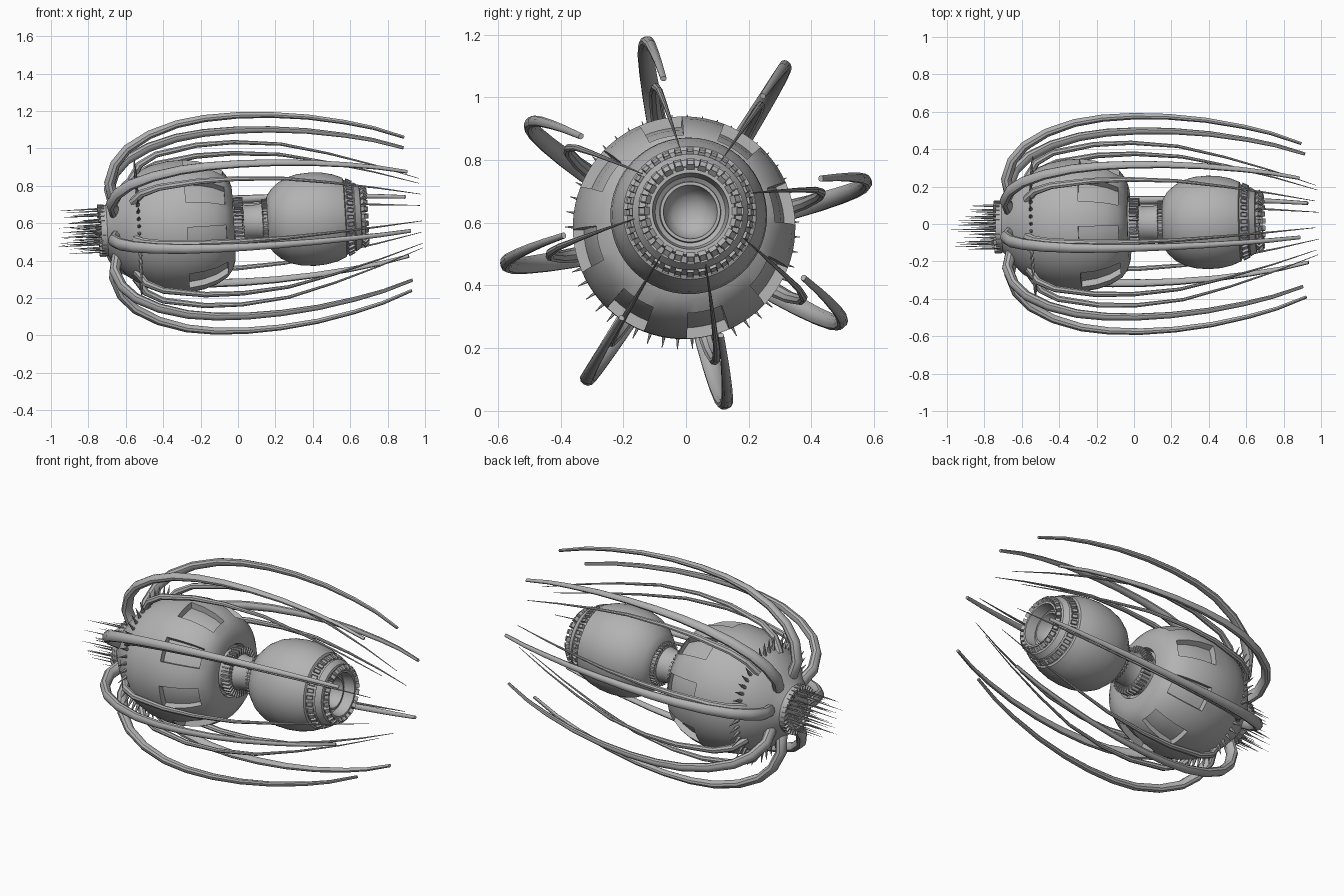
import bpy, bmesh, math, random
from mathutils import Matrix, Vector

if "Cube" in bpy.data.objects:
    bpy.data.objects.remove(bpy.data.objects["Cube"])

random.seed(4)
ARMS = 8
ARM_START = math.radians(12.5)

grey = bpy.data.materials.new("hull grey")
grey.use_nodes = True
GREY = (0.45, 0.45, 0.45, 1)
grey.diffuse_color = GREY
grey.node_tree.nodes["Principled BSDF"].inputs["Base Color"].default_value = GREY

# The long axis lies along x, slightly raised and turned
FRAME = (Matrix.Translation((0, 0, 0.6)) @ Matrix.Rotation(0.022, 4, 'Z')
         @ Matrix.Rotation(-0.055, 4, 'Y'))


def spin(angle):
    return Matrix.Rotation(angle, 4, 'X')


def make_mesh(name, bm, sharp=35):
    bmesh.ops.recalc_face_normals(bm, faces=bm.faces)
    for f in bm.faces:
        f.smooth = True
    mesh = bpy.data.meshes.new(name)
    bm.to_mesh(mesh)
    bm.free()
    mesh.set_sharp_from_angle(angle=math.radians(sharp))
    mesh.materials.append(grey)
    return mesh


def place(name, mesh, angle=0):
    ob = bpy.data.objects.new(name, mesh)
    bpy.context.collection.objects.link(ob)
    ob.matrix_world = FRAME @ spin(angle)
    return ob


def lathe(profile, sides):
    """Turn (x, radius) points around the x axis."""
    bm = bmesh.new()
    rings = []
    for x, r in profile:
        rings.append([bm.verts.new(spin(math.tau * i / sides) @ Vector((x, r, 0)))
                      for i in range(sides)])
    for a, b in zip(rings, rings[1:]):
        for i in range(sides):
            j = (i + 1) % sides
            bm.faces.new((a[i], a[j], b[j], b[i]))
    bm.faces.new(rings[0])
    bm.faces.new(rings[-1])
    return bm


def arm(name, path, thick, wide, tip, sides=10):
    """Sweep a tapering oval along a path in the x-y plane."""
    bm = bmesh.new()
    pts = [Vector((x, r, 0)) for x, r in path]
    rings = []
    for k, p in enumerate(pts):
        t = (pts[min(k + 1, len(pts) - 1)] - pts[max(k - 1, 0)]).normalized()
        n = Vector((-t.y, t.x, 0))
        s = 1 + (tip - 1) * k / (len(pts) - 1)
        ring = []
        for i in range(sides):
            a = math.tau * i / sides
            ring.append(bm.verts.new(p + n * thick * s * math.cos(a)
                                     + Vector((0, 0, wide * s * math.sin(a)))))
        rings.append(ring)
    for a, b in zip(rings, rings[1:]):
        for i in range(sides):
            j = (i + 1) % sides
            bm.faces.new((a[i], a[j], b[j], b[i]))
    bm.faces.new(rings[0])
    bm.faces.new(rings[-1])
    mesh = make_mesh(name, bm)
    for i in range(ARMS):
        place(f"{name}_{i + 1}", mesh, ARM_START + math.tau * i / ARMS)


def block_ring(name, count, x, r, size, tilt=0, dent=0):
    """Small blocks in a ring, optionally with a dent in the outer face."""
    bm = bmesh.new()
    for i in range(count):
        m = (spin(math.tau * i / count) @ Matrix.Translation((x, r, 0))
             @ Matrix.Rotation(tilt, 4, 'Z') @ Matrix.Diagonal((*size, 1)))
        verts = bmesh.ops.create_cube(bm, size=1, matrix=m)["verts"]
        if dent:
            out = (m.to_3x3() @ Vector((0, 1, 0))).normalized()
            bm.normal_update()
            faces = {f for v in verts for f in v.link_faces}
            top = max(faces, key=lambda f: f.normal.dot(out))
            bmesh.ops.inset_individual(bm, faces=[top], thickness=dent, depth=-dent)
    place(name, make_mesh(name, bm))


def cone(bm, base, tip, radius, sides=6):
    d = tip - base
    m = Matrix.Translation((base + tip) / 2) @ d.to_track_quat('Z', 'Y').to_matrix().to_4x4()
    bmesh.ops.create_cone(bm, cap_ends=True, segments=sides, radius1=radius,
                          radius2=radius * 0.1, depth=d.length, matrix=m)


# Rear body with one recessed window in line with each arm
SIDES = 80
PER = SIDES // ARMS
hull = lathe([(-0.72, 0.12), (-0.70, 0.14), (-0.66, 0.19), (-0.6, 0.255), (-0.53, 0.302),
              (-0.45, 0.335), (-0.36, 0.352), (-0.28, 0.355), (-0.2, 0.343), (-0.13, 0.32),
              (-0.07, 0.285), (-0.04, 0.245), (-0.025, 0.2), (-0.025, 0.15), (-0.05, 0.14),
              (-0.05, 0.09)], SIDES)
hull.faces.ensure_lookup_table()
windows = []
for f in hull.faces:
    c = f.calc_center_median()
    if len(f.verts) == 4 and -0.28 < c.x < -0.07:
        step = int(math.atan2(c.z, c.y) % math.tau / math.tau * SIDES) % PER
        if step < 5:
            windows.append(f)
new = bmesh.ops.extrude_face_region(hull, geom=windows)["geom"]
bmesh.ops.delete(hull, geom=windows, context='FACES')
for v in [g for g in new if isinstance(g, bmesh.types.BMVert)]:
    radial = Vector((0, v.co.y, v.co.z)).normalized()
    v.co -= radial * 0.035
window_mid = math.tau * 2.5 / SIDES
place("rear_body", make_mesh("rear_body", hull, 30), ARM_START - window_mid)

# Neck with finned collars
place("neck", make_mesh("neck", lathe(
    [(-0.06, 0.12), (0.02, 0.12), (0.025, 0.1), (0.05, 0.094), (0.1, 0.094),
     (0.13, 0.1), (0.135, 0.115), (0.19, 0.115)], 48)))
block_ring("rear_collar_fin", 36, 0.005, 0.122, (0.05, 0.035, 0.008))
block_ring("front_collar_fin", 36, 0.15, 0.108, (0.04, 0.03, 0.008))

# Front ball ending in a hollow nozzle
place("front_ball", make_mesh("front_ball", lathe(
    [(0.155, 0.1), (0.158, 0.13), (0.18, 0.165), (0.22, 0.202), (0.27, 0.229), (0.33, 0.245),
     (0.4, 0.25), (0.46, 0.246), (0.52, 0.233), (0.57, 0.212), (0.575, 0.2), (0.62, 0.178),
     (0.625, 0.185), (0.655, 0.165), (0.66, 0.145), (0.68, 0.14), (0.68, 0.122), (0.62, 0.112),
     (0.61, 0.098), (0.63, 0.096), (0.63, 0.086), (0.58, 0.078), (0.55, 0.055), (0.535, 0.02)],
    64)))
block_ring("ball_stud", 32, 0.598, 0.192, (0.034, 0.02, 0.022), -0.45, 0.004)
block_ring("nozzle_stud", 24, 0.675, 0.148, (0.03, 0.028, 0.026), -0.8, 0.005)

# Tail rim, core and needles
place("tail_rim", make_mesh("tail_rim", lathe(
    [(-0.68, 0.14), (-0.735, 0.135), (-0.735, 0.12), (-0.7, 0.115), (-0.7, 0.02)], 40)))
block_ring("tail_rim_tooth", 30, -0.73, 0.13, (0.035, 0.022, 0.008))
bm = bmesh.new()
for i in range(44):
    r = 0.125 * math.sqrt((i + 0.5) / 44)
    p = spin(i * 2.4) @ Vector((-0.68, r, 0))
    reach = random.uniform(0.12, 0.24) if i % 5 else random.uniform(0.25, 0.31)
    cone(bm, p, p + Vector((-reach, 0, 0)), 0.006)
place("tail_needles", make_mesh("tail_needles", bm))

# Short spikes around the rear body, leaving gaps at the arms
bm = bmesh.new()
for i in range(48):
    if i % 6:
        turn = spin(ARM_START + math.tau * i / 48)
        cone(bm, turn @ Vector((-0.535, 0.285, 0)), turn @ Vector((-0.535, 0.375, 0)), 0.012)
place("body_spikes", make_mesh("body_spikes", bm))

# Long arms sweeping forward from the tail, and thin ones inside them
arm("outer_arm", [(-0.60, 0.12), (-0.66, 0.18), (-0.675, 0.26), (-0.64, 0.36), (-0.57, 0.44),
                  (-0.45, 0.51), (-0.3, 0.56), (-0.15, 0.583), (0.02, 0.59), (0.2, 0.583),
                  (0.4, 0.56), (0.6, 0.52), (0.75, 0.48), (0.91, 0.42)], 0.033, 0.04, 0.25)
arm("inner_arm", [(-0.56, 0.27), (-0.51, 0.35), (-0.42, 0.4), (-0.2, 0.44), (0, 0.445),
                  (0.25, 0.42), (0.5, 0.355), (0.75, 0.275), (0.98, 0.19)], 0.022, 0.026, 0.06, 8)
